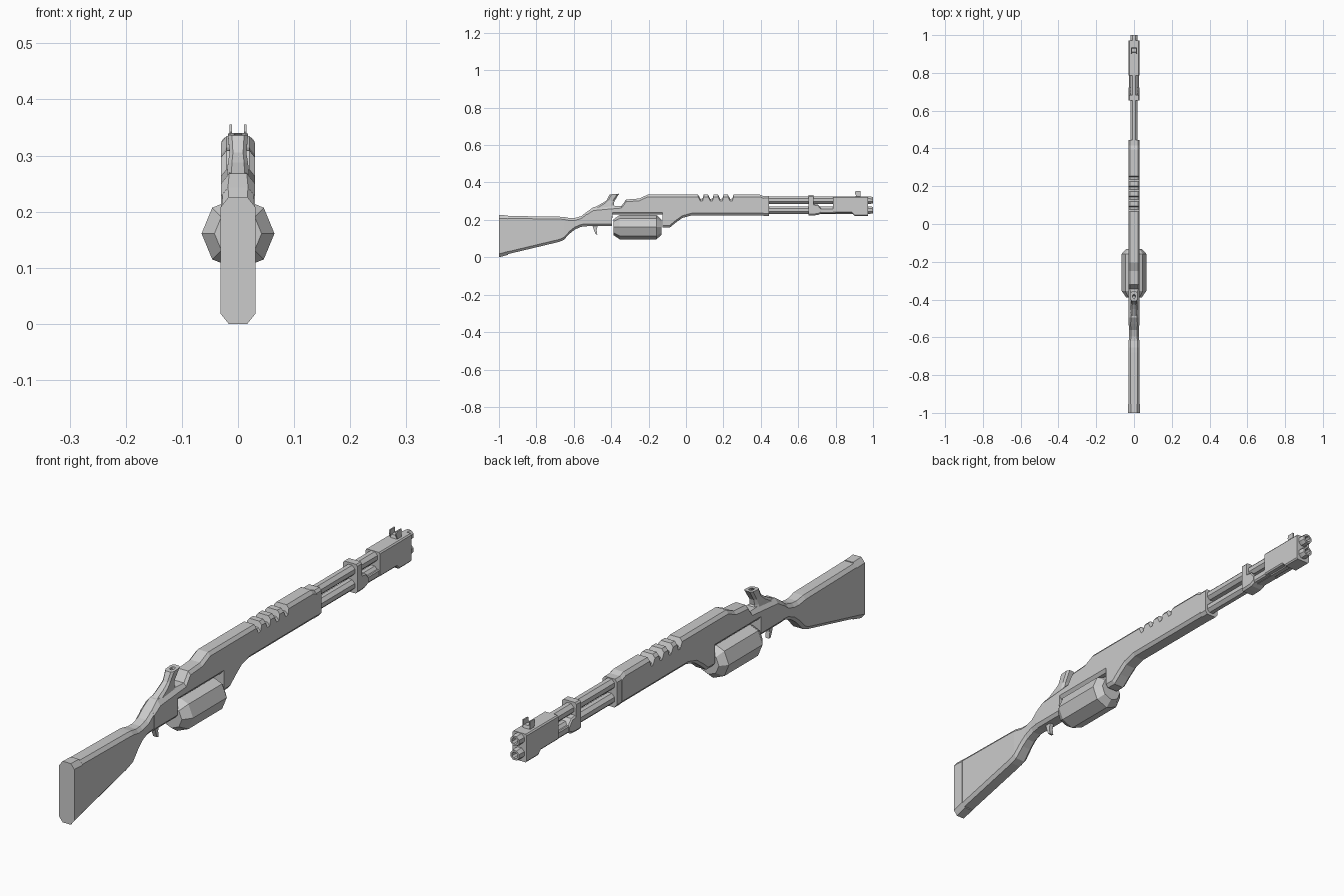
import bpy, bmesh, math


def finish(bm, name):
    bmesh.ops.recalc_face_normals(bm, faces=bm.faces)
    me = bpy.data.meshes.new(name)
    bm.to_mesh(me)
    bm.free()
    ob = bpy.data.objects.new(name, me)
    bpy.context.collection.objects.link(ob)
    return ob


def skin(name, rings, closed=False):
    """Bridge equal-length rings of points; cap the ends or close the loop."""
    bm = bmesh.new()
    vs = [[bm.verts.new(p) for p in r] for r in rings]
    n = len(rings[0])
    pairs = list(zip(vs, vs[1:])) + ([(vs[-1], vs[0])] if closed else [])
    for a, b in pairs:
        for i in range(n):
            bm.faces.new((a[i], a[(i + 1) % n], b[(i + 1) % n], b[i]))
    if not closed:
        bm.faces.new(vs[0])
        bm.faces.new(vs[-1])
    return finish(bm, name)


def section(y, zb, zt, w=0.03, ct=0.012, cb=0.012):
    """Box section with chamfered corners."""
    right = [(w - cb * .8, zb), (w, zb + cb), (w, zt - ct), (w - ct * .8, zt)]
    pts = right + [(-x, z) for x, z in reversed(right)]
    return [(x, y, z) for x, z in pts]


def plate(name, profile, w, x=0):
    """Side profile (y, z) extruded across x."""
    return skin(name, [[(x + s * w, y, z) for y, z in profile] for s in (-1, 1)])


def ring(y, r, z, n=8, turn=0.0):
    return [(r * math.cos(math.tau * i / n + turn), y,
             z + r * math.sin(math.tau * i / n + turn)) for i in range(n)]


# Shoulder stock and wrist
skin("butt_pad", [section(y, b, t, .031, .018, .018) for y, b, t in
                  [(-1, 0, .226), (-.952, .013, .224)]])
skin("stock", [section(y, b, t, w, .013, .013) for y, b, t, w in [
    (-.952, .017, .221, .03), (-.68, .082, .217, .03), (-.655, .092, .216, .03),
    (-.62, .128, .209, .028), (-.595, .148, .210, .027), (-.56, .163, .220, .027),
    (-.53, .166, .243, .028)]])

# Receiver and fore-end, with a window for the drum and four grip notches
body = [(-.53, .166, .243, .015), (-.495, .166, .268, .018), (-.395, .166, .275, .016),
        (-.394, .228, .275, .016), (-.345, .228, .275, .012), (-.32, .228, .309, .012),
        (-.25, .228, .314, .012), (-.205, .228, .335, .012), (-.126, .228, .335, .012),
        (-.125, .158, .335, .012), (-.088, .158, .335, .012), (-.055, .185, .335, .012),
        (-.02, .21, .335, .012), (.03, .224, .335, .012)]
for i in range(4):
    y = .065 + .053 * i
    body += [(y, .224, .335, .012), (y + .012, .224, .312, .012),
             (y + .024, .224, .314, .012), (y + .03, .224, .335, .012)]
body += [(.395, .224, .335, .012), (.415, .224, .327, .012), (.418, .228, .325, .012)]
skin("receiver", [section(y, b, t, .03, c) for y, b, t, c in body])
skin("fore_end_cap", [section(y, .222, .327, .029, .01) for y in (.415, .445)])

# Drum magazine
skin("drum", [ring(y, r, .161) for y, r in
              [(-.388, .042), (-.355, .065), (-.158, .065), (-.132, .042)]])

# Two stacked tubes with open muzzles
for name, z in (("upper_barrel", .305), ("lower_barrel", .252)):
    skin(name, [ring(y, r, z, 8, math.pi / 8) for y, r in
                [(.43, .021), (.985, .021), (1, .019), (1, .012), (.93, .012), (.93, .002)]])

# Clamp, lower rails and muzzle block
skin("barrel_clamp", [section(y, b, t, .029, .006, .008) for y, b, t in
                      [(.655, .224, .332), (.682, .224, .332), (.683, .224, .285),
                       (.705, .226, .282), (.722, .234, .262)]])
skin("lower_rail", [section(y, .234, .262, .026, .004, .006) for y in (.71, .80)])
skin("muzzle_block", [section(y, b, .326, .029, .005, .005) for y, b in
                      [(.787, .236), (.888, .236), (.902, .222), (.972, .222)]])

# Front sight: base and two prongs
plate("front_sight_base", [(.905, .32), (.935, .32), (.93, .337), (.91, .337)], .012)
for side, x in (("left", -.013), ("right", .013)):
    plate("front_sight_" + side, [(.912, .322), (.932, .322), (.933, .355),
                                  (.906, .355), (.903, .342)], .0025, x)

# Rear lever with an aperture recessed in its top
lever = [(-.50, .262, .020), (-.45, .288, .018), (-.425, .305, .015),
         (-.408, .336, .018)]
front = [(-.375, .268, .020), (-.386, .280, .018), (-.383, .300, .015),
         (-.357, .340, .018)]
rings = []
for (ya, za, w), (yb, zb, _) in zip(lever, front):
    def at(t): return (ya + (yb - ya) * t, za + (zb - za) * t)
    rings.append([(x * w, *at(t)) for x, t in
                  [(-.6, 0), (.6, 0), (1, .2), (1, .8), (.6, 1), (-.6, 1), (-1, .8), (-1, .2)]])
top = rings[-1]
cy, cz = -.3825, .338
rings.append([(x * .4, cy + (y - cy) * .4, cz + (z - cz) * .4) for x, y, z in top])
rings.append([(x, y - .008, z - .015) for x, y, z in rings[-1]])
skin("rear_lever", rings)

# Trigger
plate("trigger", [(-.50, .17), (-.472, .17), (-.478, .145), (-.474, .122),
                  (-.484, .124), (-.492, .145)], .008)
